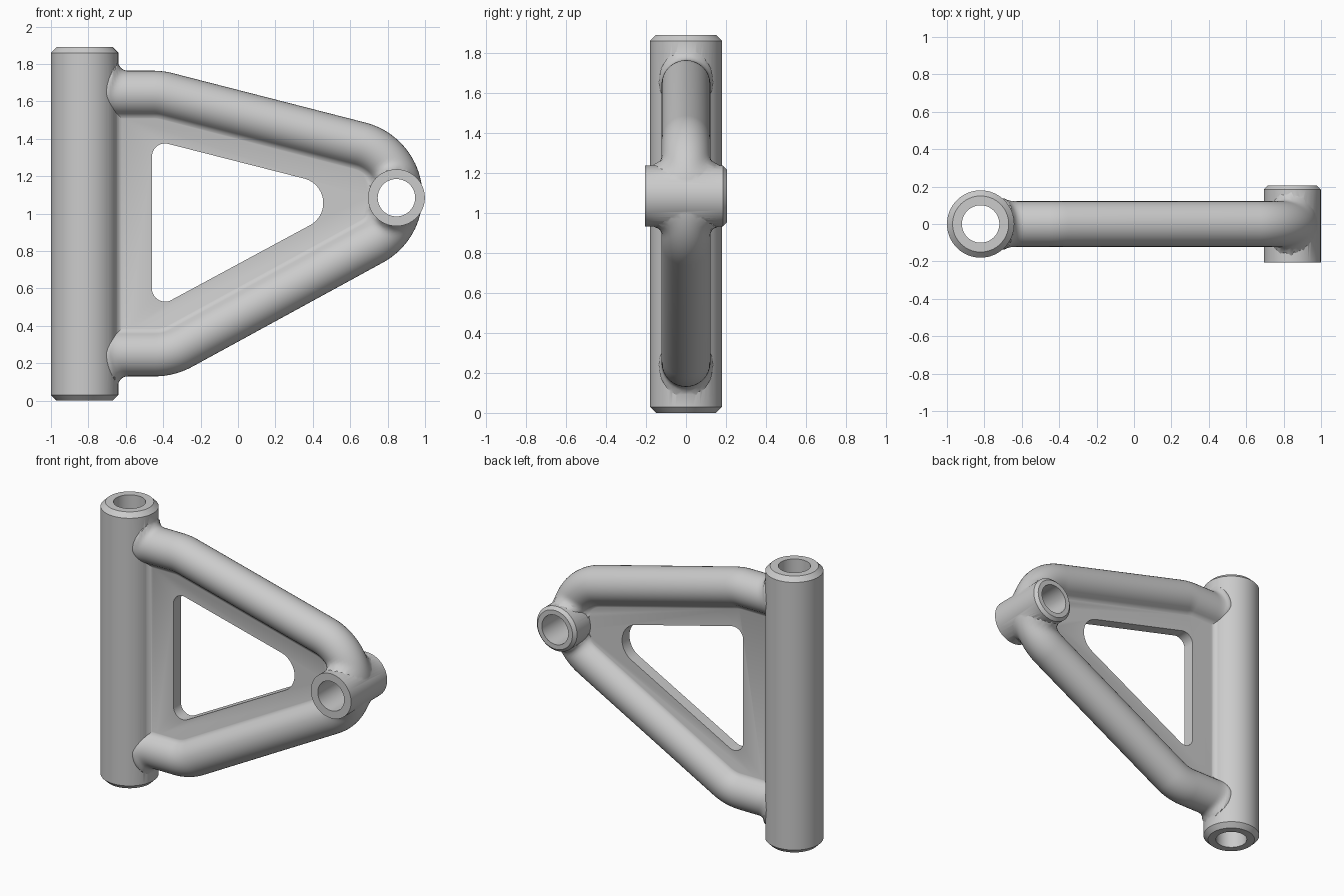
import bpy, bmesh
from math import sin, cos, pi, sqrt, atan2, tan, hypot
from mathutils import Vector

if "Cube" in bpy.data.objects:
    bpy.data.objects.remove(bpy.data.objects["Cube"])

POST_X, POST_R, HEIGHT = -0.82, 0.18, 1.89
BOSS_X, BOSS_Z, BOSS_R, BOSS_Y = 0.847, 1.085, 0.152, 0.205
ARM_R, WEB, HOLE = 0.122, 0.04, 0.1
BLEND = 0.05


def loft(name, rings):
    """Solid skinned through equal-sized rings, capped at both ends."""
    bm = bmesh.new()
    rows = [[bm.verts.new(p) for p in ring] for ring in rings]
    n = len(rows[0])
    for a, b in zip(rows, rows[1:]):
        for i in range(n):
            j = (i + 1) % n
            bm.faces.new((a[i], a[j], b[j], b[i]))
    bm.faces.new(rows[0])
    bm.faces.new(rows[-1])
    bmesh.ops.recalc_face_normals(bm, faces=bm.faces)
    if bm.calc_volume(signed=True) < 0:
        bmesh.ops.reverse_faces(bm, faces=bm.faces)
    mesh = bpy.data.meshes.new(name)
    bm.to_mesh(mesh)
    bm.free()
    ob = bpy.data.objects.new(name, mesh)
    bpy.context.collection.objects.link(ob)
    return ob


def lathe(name, profile, place, n=64):
    angles = [2 * pi * i / n for i in range(n)]
    return loft(name, [[place(r * cos(a), r * sin(a), h) for a in angles] for r, h in profile])


def plate(name, outline, half):
    return loft(name, [[(x, y, z) for x, z in outline] for y in (-half, half)])


def fillet(points, radii, n=10):
    """Round the corners of a 2D path with tangent arcs."""
    out = []
    for i, (p, r) in enumerate(zip(points, radii)):
        p = Vector(p)
        if r == 0:
            out.append(p)
            continue
        a = (Vector(points[i - 1]) - p).normalized()
        b = (Vector(points[(i + 1) % len(points)]) - p).normalized()
        half = a.angle(b) / 2
        centre = p + (a + b).normalized() * r / sin(half)
        s = p + a * r / tan(half) - centre
        e = p + b * r / tan(half) - centre
        sweep = s.angle(e)
        steps = max(n, int(sweep * 16))
        for k in range(steps + 1):
            t = k / steps
            out.append(centre + (s * sin((1 - t) * sweep) + e * sin(t * sweep)) / sin(sweep))
    return out


def flared(radius, n=32):
    """Round section with a concave flare on its inner side, down to the web."""
    h, f = WEB - 0.002, BLEND
    v = h + f
    u = sqrt((radius + f) ** 2 - v * v)
    a0 = atan2(v, u)
    flare = []
    for k in range(9):
        t = -pi / 2 - (pi / 2 - a0) * k / 8
        flare.append((u + f * cos(t), v + f * sin(t)))
    arc = [(radius * cos(a0 + (2 * pi - 2 * a0) * k / n), radius * sin(a0 + (2 * pi - 2 * a0) * k / n))
           for k in range(1, n)]
    return flare + arc + [(a, -b) for a, b in reversed(flare)]


def growth(gap):
    """Fillet height at a given distance from the surface being joined."""
    s = min(max(1 - gap / BLEND, 0), 1)
    return BLEND * (1 - sqrt(1 - s * s))


def post_place(a, b, h):
    return (POST_X + a, b, h)


def boss_place(a, b, h):
    return (BOSS_X + a, h, BOSS_Z + b)


# Pivot post, chamfered at both ends
post = lathe("bracket_arm", [(0.15, 0), (POST_R, 0.03), (POST_R, HEIGHT - 0.03), (0.15, HEIGHT)], post_place)

# Cross boss at the tip, chamfered at the back
boss = lathe("tip_boss", [(BOSS_R, -BOSS_Y), (BOSS_R, BOSS_Y - 0.02), (BOSS_R - 0.02, BOSS_Y)], boss_place)

# Centre line of the bent tube
path = fillet([(-0.80, 1.642), (-0.416, 1.642), (1.347, 1.19), (-0.37, 0.252), (-0.80, 0.252)],
              [0, 0.3, 0.283, 0.29, 0])
lead = [-0.79 + 0.012 * k for k in range(21)]
dense = path[:1] + [Vector((x, 1.642)) for x in lead] + path[1:-1] \
    + [Vector((x, 0.252)) for x in reversed(lead)] + path[-1:]

# Bent tube, swelling into fillets where it meets the post and the boss
section = flared(ARM_R)
rings = []
for i, p in enumerate(dense):
    t = (dense[min(i + 1, len(dense) - 1)] - dense[max(i - 1, 0)]).normalized()
    ring = []
    for u, v in section:
        x, z = p.x + u * t.y, p.y - u * t.x
        c = u / hypot(u, v)
        weight = 0.3 + 0.7 * c * c if c < 0 else 0.3 * max(0, 1 - c / 0.8)
        k = 1 + growth(hypot(x - POST_X, v) - POST_R) * weight / ARM_R
        side = growth(hypot(x - BOSS_X, z - BOSS_Z) - BOSS_R) * v / ARM_R
        ring.append((p.x + k * u * t.y, k * v + side, p.y - k * u * t.x))
    rings.append(ring)
tube = loft("bent_tube", rings)

# Flare from post to web
half = flared(POST_R - 0.0005)[:9]
flare = half + [(0.14, 0.0)] + [(a, -b) for a, b in reversed(half)]
post_flare = loft("post_flare", [[(POST_X + u, v, z) for u, v in flare] for z in (0.262, 1.63)])

# Web plate and its window
web_edge = [Vector((-0.76, 1.641))] + path[1:-1] + [Vector((-0.76, 0.253))]
web = plate("web", web_edge, WEB)
window = plate("window_cutter", fillet([(-0.46, 1.395), (0.689, 1.102), (-0.46, 0.482)],
                                       [0.07, 0.135, 0.07]), 0.3)

# Bores through post and boss
post_bore = lathe("post_bore_cutter", [(HOLE, -0.1), (HOLE, 2)], post_place)
boss_bore = lathe("boss_bore_cutter", [(HOLE, -0.4), (HOLE, 0.4)], boss_place)

# Join the solids, then cut the openings
for part, op in ((tube, 'UNION'), (web, 'UNION'), (post_flare, 'UNION'), (boss, 'UNION'),
                 (window, 'DIFFERENCE'), (post_bore, 'DIFFERENCE'), (boss_bore, 'DIFFERENCE')):
    mod = post.modifiers.new(part.name, 'BOOLEAN')
    mod.operation, mod.solver, mod.object = op, 'EXACT', part
    mod.use_self = part in (tube, web)
    part.hide_render = True
bpy.context.view_layer.update()
result = bpy.data.meshes.new_from_object(post.evaluated_get(bpy.context.evaluated_depsgraph_get()))
post.modifiers.clear()
post.data = result
for part in (tube, web, post_flare, boss, window, post_bore, boss_bore):
    bpy.data.objects.remove(part)

bpy.context.view_layer.objects.active = post
post.select_set(True)
bpy.ops.object.shade_smooth_by_angle(angle=0.52)
